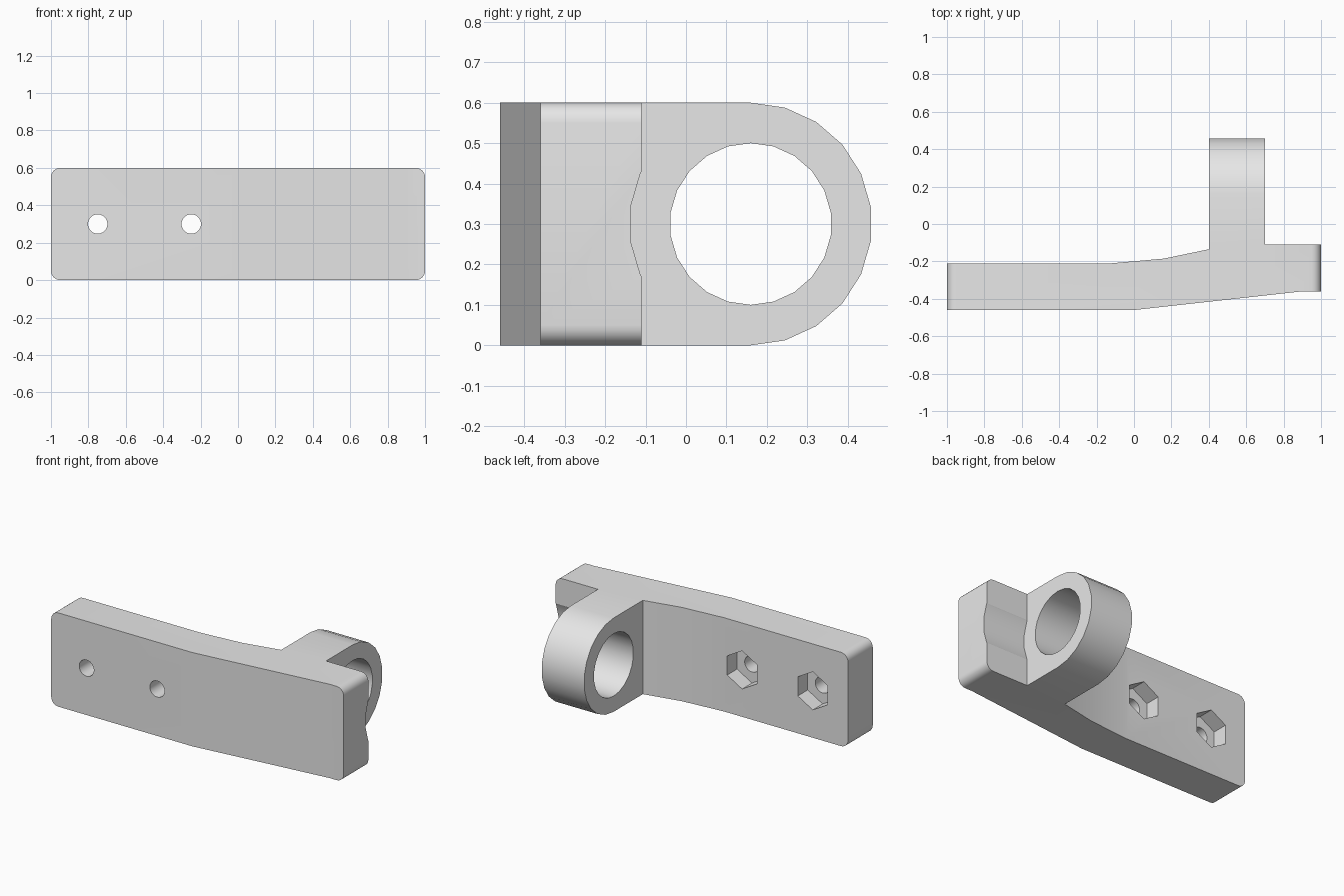
import bpy, bmesh, math
from mathutils import Vector

cube = bpy.data.objects.get("Cube")
if cube:
    bpy.data.objects.remove(cube, do_unlink=True)

HEIGHT = 0.6
MID = HEIGHT / 2
RING_Y, RING_R, BORE_R = 0.16, 0.3, 0.2
SIDES = 22

grey = bpy.data.materials.new("light grey")
grey.use_nodes = True
grey.diffuse_color = (0.8, 0.8, 0.8, 1)
grey.node_tree.nodes["Principled BSDF"].inputs["Base Color"].default_value = (0.8, 0.8, 0.8, 1)


def prism(name, points, axis, start, end):
    """Extrude a 2D outline along x, y or z; the outline uses the other two axes in order."""
    def place(p, d):
        c = list(p)
        c.insert("xyz".index(axis), d)
        return c
    bm = bmesh.new()
    face = bm.faces.new([bm.verts.new(place(p, start)) for p in points])
    new = bmesh.ops.extrude_face_region(bm, geom=[face])["geom"]
    bmesh.ops.translate(bm, verts=[v for v in new if isinstance(v, bmesh.types.BMVert)],
                        vec=Vector(place((0, 0), end - start)))
    bmesh.ops.recalc_face_normals(bm, faces=bm.faces)
    mesh = bpy.data.meshes.new(name)
    bm.to_mesh(mesh)
    bm.free()
    mesh.materials.append(grey)
    obj = bpy.data.objects.new(name, mesh)
    bpy.context.collection.objects.link(obj)
    return obj


def circle(cx, cy, r, n, turn=math.pi / 2):
    return [(cx + r * math.cos(turn + i * math.tau / n),
             cy + r * math.sin(turn + i * math.tau / n)) for i in range(n)]


def combine(target, other, operation):
    """Apply a boolean and discard the helper."""
    mod = target.modifiers.new("boolean", 'BOOLEAN')
    mod.operation, mod.object, mod.solver = operation, other, 'EXACT'
    bpy.context.view_layer.objects.active = target
    bpy.ops.object.modifier_apply(modifier=mod.name)
    bpy.data.objects.remove(other, do_unlink=True)


# Bent mounting plate
outline = [(-1, -0.46), (0, -0.46), (0.9, -0.36), (1, -0.36), (1, -0.11), (0.7, -0.11),
           (0.4, -0.135), (0.16, -0.185), (-0.12, -0.21), (-1, -0.21)]
bracket = prism("bracket", outline, "z", 0, HEIGHT)

# Rounded corners at both ends of the plate
bm = bmesh.new()
bm.from_mesh(bracket.data)
corners = [e for e in bm.edges
           if all(abs(v.co.x) > 0.99 for v in e.verts)
           and abs(e.verts[0].co.z - e.verts[1].co.z) < 0.001]
bmesh.ops.bevel(bm, geom=corners, offset=0.05, segments=6, profile=0.5, affect='EDGES')
bm.to_mesh(bracket.data)
bm.free()

# Clearance scallop beside the ring
combine(bracket, prism("scallop_cutter", circle(RING_Y, MID, RING_R, SIDES), "x", 0.6, 1.1),
        'DIFFERENCE')

# Lug with a round end
arc = [(RING_Y + RING_R * math.sin(i * math.tau / SIDES),
        MID - RING_R * math.cos(i * math.tau / SIDES)) for i in range(SIDES // 2 + 1)]
lug = prism("lug", [(-0.25, 0)] + arc + [(-0.25, HEIGHT)], "x", 0.4, 0.7)
combine(bracket, lug, 'UNION')
combine(bracket, prism("bore_cutter", circle(RING_Y, MID, BORE_R, SIDES), "x", 0.3, 0.8),
        'DIFFERENCE')

# Screw holes with hexagonal nut pockets at the back
for x in (-0.75, -0.25):
    combine(bracket, prism("hole_cutter", circle(x, MID, 0.052, SIDES), "y", -0.6, 0), 'DIFFERENCE')
    combine(bracket, prism("nut_cutter", circle(x, MID, 0.122, 6), "y", -0.31, 0), 'DIFFERENCE')

# Smooth the round surfaces, keep the edges sharp
bpy.ops.object.select_all(action='DESELECT')
bracket.select_set(True)
bpy.context.view_layer.objects.active = bracket
bpy.ops.object.shade_smooth_by_angle(angle=math.radians(30))
